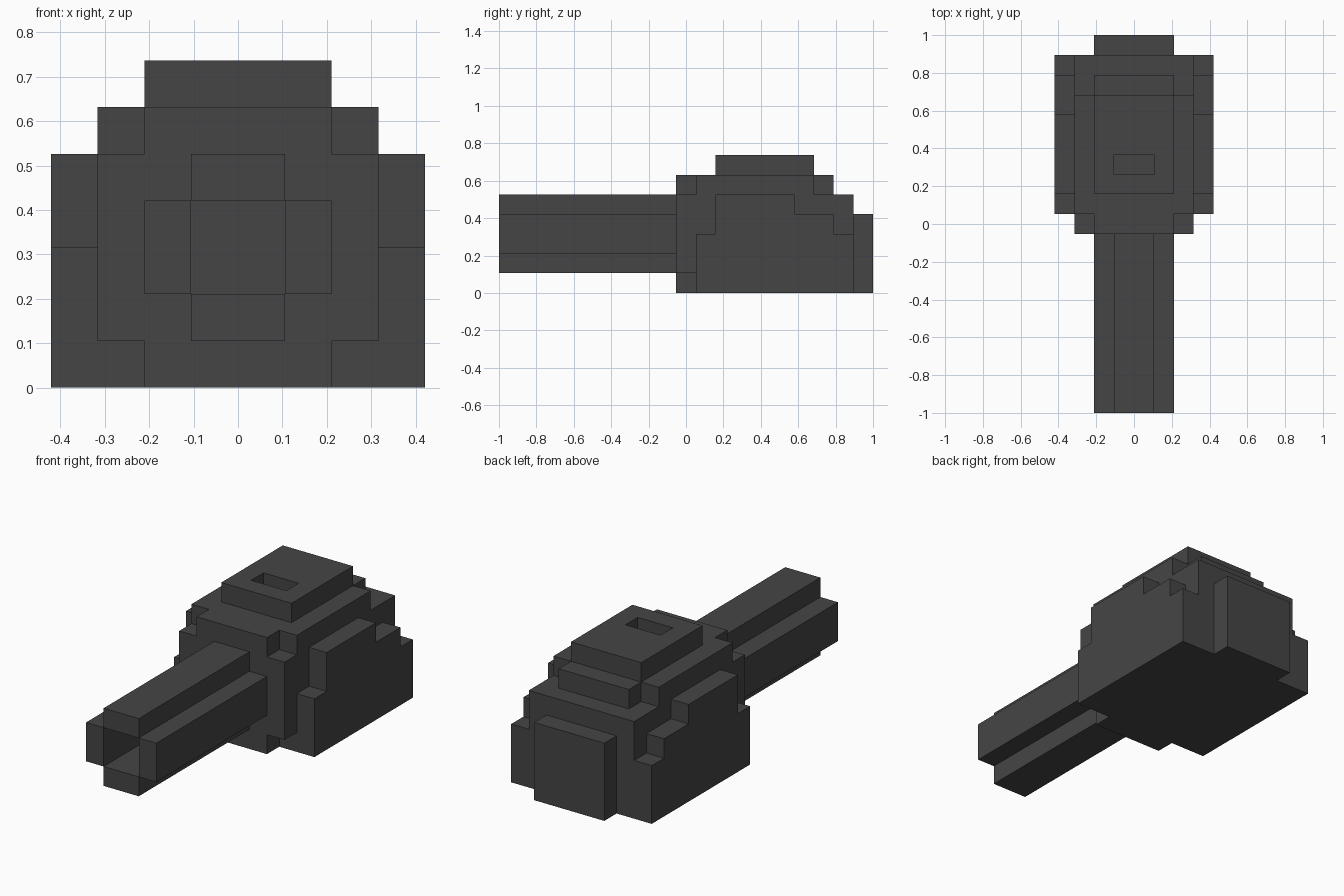
import bpy, bmesh
from itertools import product

if "Cube" in bpy.data.objects:
    bpy.data.objects.remove(bpy.data.objects["Cube"])

U = 2 / 19  # size of one block; the model is 19 blocks long

metal = bpy.data.materials.new("dark grey")
metal.diffuse_color = (0.06, 0.06, 0.06, 1)
metal.use_nodes = True
metal.node_tree.nodes["Principled BSDF"].inputs["Base Color"].default_value = metal.diffuse_color


def box(x0, x1, y0, y1, z0, z1):
    """Set of grid cells filling a box given in block units."""
    return set(product(range(x0, x1), range(y0, y1), range(z0, z1)))


def slab(half, y0, y1, z0, z1):
    """Box centred on x = 0."""
    return box(-half, half, y0, y1, z0, z1)


def sides(x0, x1, y0, y1, z0, z1):
    """Box and its mirror image across x = 0."""
    return box(x0, x1, y0, y1, z0, z1) | box(-x1, -x0, y0, y1, z0, z1)


parts = {
    # hollow barrel with a plus-shaped outline
    "barrel": (slab(1, 0, 9, 1, 5) | slab(2, 0, 9, 2, 4)) - slab(1, 0, 9, 2, 4),
    # main hull, with the narrow front collar
    "hull": (slab(3, 10, 18, 0, 5) | slab(2, 9, 10, 0, 6) | slab(3, 9, 10, 1, 5)
             | slab(3, 10, 16, 5, 6) | slab(2, 16, 17, 5, 6)),
    # stepped side panels
    "side_panels": (sides(3, 4, 10, 18, 0, 3) | sides(3, 4, 11, 17, 3, 4)
                    | sides(3, 4, 11, 15, 4, 5)),
    # roof plate with a slot
    "roof_plate": slab(2, 11, 16, 6, 7) - slab(1, 12, 13, 6, 7),
    # plate on the back
    "back_plate": slab(2, 18, 19, 0, 4),
}
solid = set().union(*parts.values())


def build(name, cells):
    """Mesh of the part's block faces that are open to the outside."""
    bm = bmesh.new()
    verts = {}

    def vert(p):
        if p not in verts:
            verts[p] = bm.verts.new((p[0] * U, p[1] * U - 1, p[2] * U))
        return verts[p]

    for c in sorted(cells):
        for axis, step in product(range(3), (0, 1)):
            n = list(c)
            n[axis] += 2 * step - 1
            if tuple(n) in solid:
                continue
            a, b = (axis + 1) % 3, (axis + 2) % 3
            loop = []
            for da, db in ((0, 0), (1, 0), (1, 1), (0, 1)):
                p = list(c)
                p[axis] += step
                p[a] += da
                p[b] += db
                loop.append(vert(tuple(p)))
            bm.faces.new(loop if step else loop[::-1])
    mesh = bpy.data.meshes.new(name)
    bm.to_mesh(mesh)
    bm.free()
    mesh.materials.append(metal)
    bpy.context.collection.objects.link(bpy.data.objects.new(name, mesh))


for part_name, part_cells in parts.items():
    build(part_name, part_cells)
